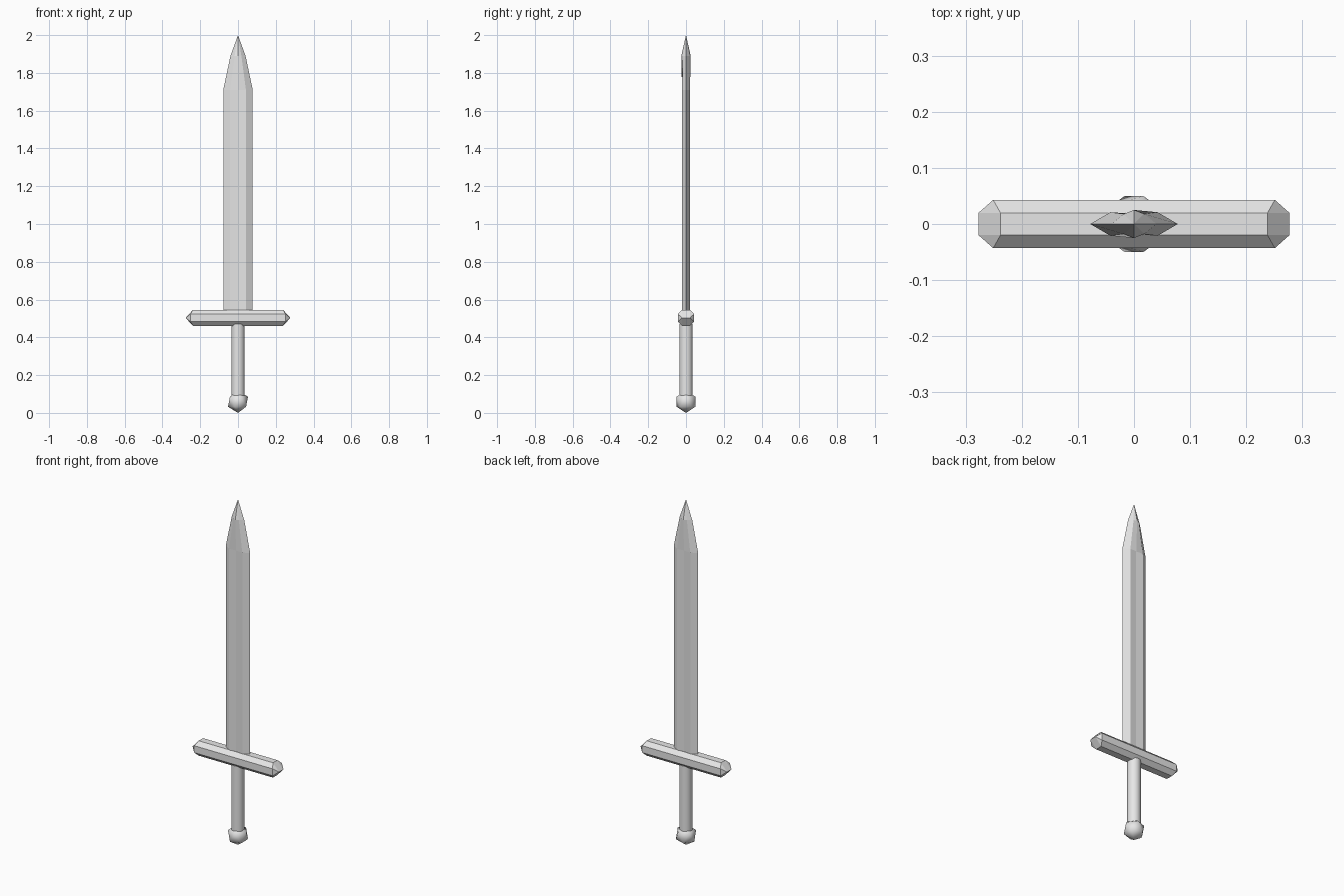
import bpy, bmesh, math
from mathutils import Matrix

cube = bpy.data.objects.get("Cube")
if cube:
    bpy.data.objects.remove(cube, do_unlink=True)

steel = bpy.data.materials.new("light_grey")
steel.use_nodes = True
steel.diffuse_color = (0.8, 0.8, 0.8, 1)
steel.node_tree.nodes["Principled BSDF"].inputs["Base Color"].default_value = (0.8, 0.8, 0.8, 1)


def finish(name, bm, smooth=False):
    bmesh.ops.recalc_face_normals(bm, faces=bm.faces)
    for face in bm.faces:
        face.smooth = smooth and len(face.verts) < 5
    mesh = bpy.data.meshes.new(name)
    bm.to_mesh(mesh)
    bm.free()
    mesh.materials.append(steel)
    obj = bpy.data.objects.new(name, mesh)
    bpy.context.collection.objects.link(obj)
    return obj


def bridge(bm, a, b):
    for i in range(len(a)):
        j = (i + 1) % len(a)
        bm.faces.new((a[i], a[j], b[j], b[i]))


# Blade: shallow grooved section that becomes a raised ridge near the point
bm = bmesh.new()
rings = []
for z, edge, bevel, thick, centre in ((0.52, 0.078, 0.042, 0.021, 0.018),
                                      (1.71, 0.078, 0.042, 0.021, 0.018),
                                      (1.89, 0.040, 0.018, 0.018, 0.025)):
    section = [(edge, 0), (bevel, thick), (0, centre), (-bevel, thick),
               (-edge, 0), (-bevel, -thick), (0, -centre), (bevel, -thick)]
    rings.append([bm.verts.new((x, y, z)) for x, y in section])
for low, high in zip(rings, rings[1:]):
    bridge(bm, low, high)
bm.faces.new(rings[0])
tip = bm.verts.new((0, 0, 2))
for i in range(8):
    bm.faces.new((rings[-1][i], rings[-1][(i + 1) % 8], tip))
finish("blade", bm)

# Crossguard: octagonal bar with chisel-shaped ends
bm = bmesh.new()
half, flat, mid = 0.043, 0.02, 0.503
section = [(half, flat), (flat, half), (-flat, half), (-half, flat),
           (-half, -flat), (-flat, -half), (flat, -half), (half, -flat)]
ends = []
for side in (-1, 1):
    ring = [bm.verts.new((side * (0.238 if abs(z) == half else 0.251), y, mid + z))
            for y, z in section]
    front, back = [bm.verts.new((side * 0.277, y, mid)) for y in (-flat, flat)]
    bm.faces.new((ring[1], ring[2], front, back))
    bm.faces.new((ring[5], ring[6], back, front))
    for a, b, point in ((0, 1, back), (7, 0, back), (6, 7, back),
                        (2, 3, front), (3, 4, front), (4, 5, front)):
        bm.faces.new((ring[a], ring[b], point))
    ends.append(ring)
bridge(bm, *ends)
finish("crossguard", bm)

# Grip: plain round handle
bm = bmesh.new()
bmesh.ops.create_cone(bm, cap_ends=True, segments=32, radius1=0.035, radius2=0.035,
                      depth=0.38, matrix=Matrix.Translation((0, 0, 0.28)))
finish("grip", bm, smooth=True)

# Pommel: faceted ball with smooth shading
bm = bmesh.new()
bmesh.ops.create_icosphere(bm, subdivisions=1, radius=0.059,
                           matrix=Matrix.Translation((0, 0, 0.059)))
finish("pommel", bm, smooth=True)
